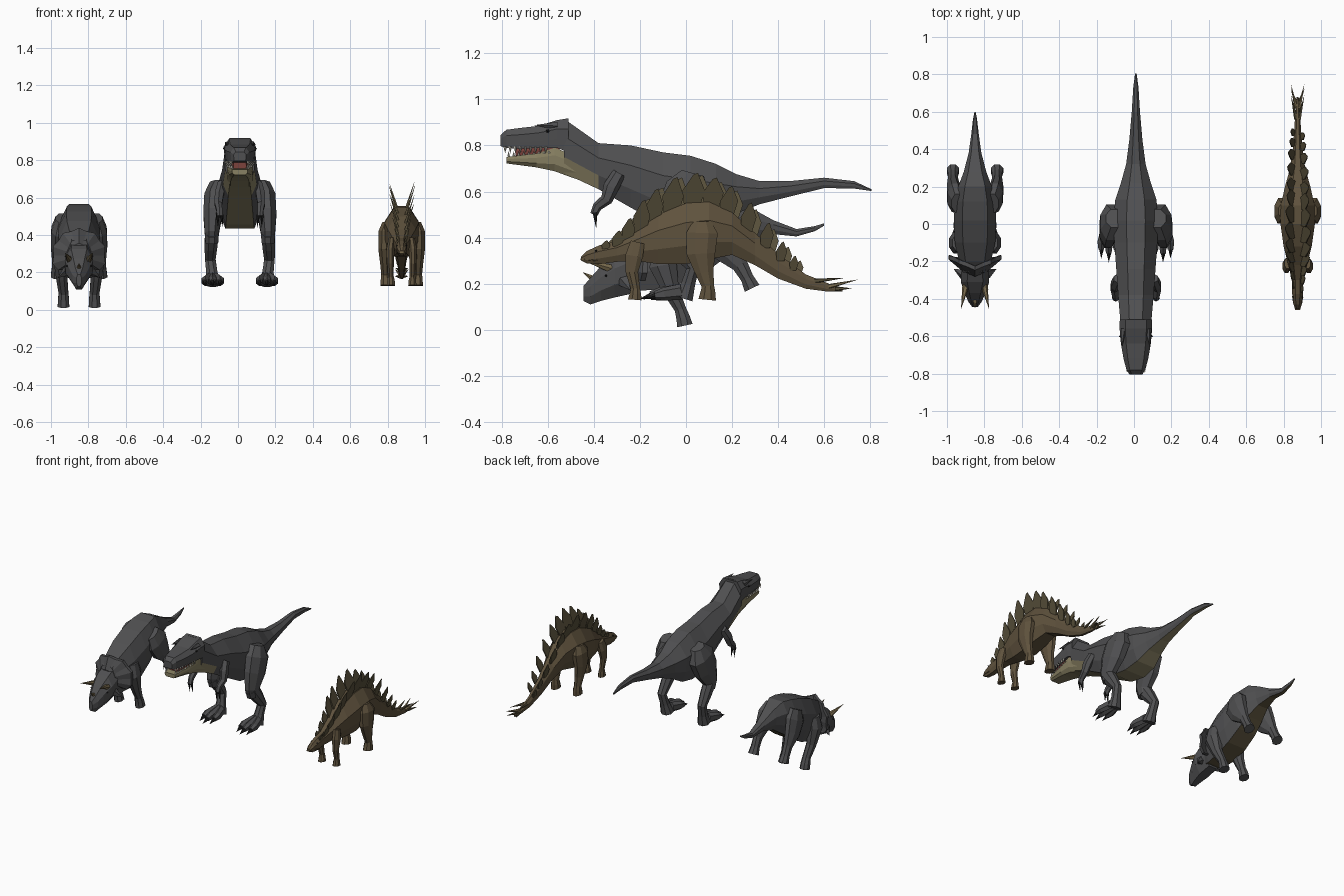
import bpy, bmesh, math
from mathutils import Vector

def mat(name, r, g, b):
    m = bpy.data.materials.new(name)
    m.diffuse_color = (r, g, b, 1)
    return m

GREY = mat("slate grey", .080, .080, .083)
TAN = mat("underside tan", .25, .22, .125)
BROWN = mat("hide brown", .115, .085, .047)
PLATE = mat("plate olive brown", .095, .078, .042)
BELLY = mat("belly brown", .105, .083, .045)
HORN = mat("horn tan", .19, .145, .075)
TOOTH = mat("tooth ivory", .75, .72, .62)
CLAW = mat("claw black", .012, .012, .012)
RED = mat("mouth red", .20, .055, .045)

def finish(name, bm, mats, rule=None):
    bmesh.ops.recalc_face_normals(bm, faces=bm.faces)
    if rule:
        for f in bm.faces:
            f.material_index = int(rule(f.calc_center_median(), f.normal))
    me = bpy.data.meshes.new(name)
    bm.to_mesh(me)
    bm.free()
    for m in mats:
        me.materials.append(m)
    ob = bpy.data.objects.new(name, me)
    bpy.context.collection.objects.link(ob)
    return ob

def skin(bm, rings):
    vs = [[bm.verts.new(p) for p in r] for r in rings]
    n = len(vs[0])
    for a, b in zip(vs, vs[1:]):
        for i in range(n):
            bm.faces.new((a[i], a[(i + 1) % n], b[(i + 1) % n], b[i]))
    bm.faces.new(vs[0])
    bm.faces.new(vs[-1])

def loft(name, cx, secs, mats, rule=None, top=.42, bot=.65, low=.3):
    """Body from cross-sections (y, top z, bottom z, half width)."""
    half = [(top, 1), (1, .68), (.95, low), (bot, 0)]
    prof = half + [(-x, z) for x, z in reversed(half)]
    bm = bmesh.new()
    skin(bm, [[(cx + px * w, y, zb + pz * (zt - zb)) for px, pz in prof]
              for y, zt, zb, w in secs])
    return finish(name, bm, mats, rule)

def tube(name, pts, m, sides=8):
    """Limb along points (x, y, z, half width, half depth)."""
    bm = bmesh.new()
    k = 1 / math.cos(math.pi / sides)
    rings = []
    for i, (x, y, z, rx, rd) in enumerate(pts):
        a, b = pts[max(i - 1, 0)], pts[min(i + 1, len(pts) - 1)]
        t = Vector((0, b[1] - a[1], b[2] - a[2])).normalized()
        d = t.cross(Vector((1, 0, 0)))
        ring = []
        for j in range(sides):
            q = 2 * math.pi * (j + .5) / sides
            ring.append(Vector((x, y, z)) + Vector((rx * k * math.cos(q), 0, 0)) + d * rd * k * math.sin(q))
        rings.append(ring)
    skin(bm, rings)
    return finish(name, bm, [m])

def spike(name, a, b, r, m, sides=5):
    a, b = Vector(a), Vector(b)
    q = (b - a).to_track_quat('Z', 'Y')
    bm = bmesh.new()
    ring = [bm.verts.new(a + q @ Vector((r * math.cos(2 * math.pi * i / sides), r * math.sin(2 * math.pi * i / sides), 0)))
            for i in range(sides)]
    tip = bm.verts.new(b)
    for i in range(sides):
        bm.faces.new((ring[i], ring[(i + 1) % sides], tip))
    bm.faces.new(ring)
    return finish(name, bm, [m])

def limb(name, cx, pts, m, sides=8):
    for s, tag in ((1, "right"), (-1, "left")):
        tube(f"{name}_{tag}", [(cx + s * x, *rest) for x, *rest in pts], m, sides)

# ---------- large two-legged hunter ----------
T = .01
loft("hunter_body", T, [
    (-.53, .916, .68, .082), (-.38, .81, .61, .095), (-.24, .80, .53, .105), (-.10, .77, .455, .115),
    (.02, .755, .435, .12), (.13, .72, .455, .11), (.22, .675, .505, .08), (.32, .645, .545, .052),
    (.45, .645, .578, .035), (.60, .66, .615, .022), (.73, .645, .613, .014), (.805, .61, .602, .004)],
    [GREY, TAN], lambda c, n: n.z < -.6 or (c.y < -.33 and n.z < -.15))
loft("hunter_skull", T, [
    (-.805, .845, .797, .034), (-.78, .868, .79, .05), (-.72, .876, .785, .066), (-.64, .885, .79, .08),
    (-.56, .91, .79, .087), (-.51, .918, .77, .086)], [GREY], top=.65, bot=.9)
loft("hunter_lower_jaw", T, [
    (-.78, .75, .722, .042), (-.65, .765, .705, .062), (-.57, .79, .688, .07), (-.48, .755, .655, .07)],
    [TAN], top=.95, bot=.7)
loft("hunter_mouth", T, [(-.74, .79, .74, .035), (-.64, .80, .75, .055), (-.55, .81, .75, .066)], [RED], top=.9)
for s in (1, -1):
    tag = "right" if s > 0 else "left"
    for i in range(9):
        y = -.785 + i * .022
        w = .045 + i * .0035
        spike(f"upper_tooth_{tag}_{i}", (T + s * w, y, .795), (T + s * w, y, .766), .008, TOOTH, 4)
        spike(f"lower_tooth_{tag}_{i}", (T + s * (w - .006), y + .015, .752 + i * .002),
              (T + s * (w - .006), y + .015, .775), .006, TOOTH, 4)
    spike(f"hunter_brow_{tag}", (T + s * .066, -.56, .885), (T + s * .075, -.66, .888), .018, GREY)
    spike(f"hunter_eye_{tag}", (T + s * .08, -.60, .862), (T + s * .092, -.602, .862), .010, CLAW)
    # three toes with claws, and small hand claws
    for j, dx in enumerate((-.04, 0, .04)):
        x, y = T + s * (.145 + dx), -.135 - (.02 if j == 1 else 0)
        tube(f"hunter_toe_{tag}_{j}", [(T + s * (.145 + dx * .5), -.02, .165, .022, .03),
                                       (x, y + .04, .155, .02, .025), (x, y, .148, .015, .016)], GREY, 6)
        spike(f"hunter_toe_claw_{tag}_{j}", (x, y + .005, .148), (x, y - .05, .132), .015, CLAW)
    for j in (-1, 1):
        spike(f"hunter_hand_claw_{tag}_{j}", (T + s * (.108 + j * .01), -.395, .51),
              (T + s * (.105 + j * .012), -.39, .44), .011, CLAW)
limb("hunter_thigh", T, [(.115, .03, .68, .045, .05), (.135, .01, .61, .055, .10), (.145, -.03, .51, .05, .095),
                         (.15, -.07, .41, .038, .06), (.15, -.06, .36, .034, .045)], GREY)
limb("hunter_shank", T, [(.15, -.08, .42, .036, .05), (.155, -.02, .34, .034, .042), (.158, .03, .27, .028, .03),
                         (.15, .01, .20, .03, .03), (.145, -.01, .135, .042, .04)], GREY)
limb("hunter_arm", T, [(.095, -.29, .68, .022, .025), (.11, -.325, .62, .024, .03), (.115, -.345, .565, .02, .023),
                       (.11, -.385, .535, .016, .018), (.108, -.40, .50, .014, .014)], GREY, 6)

# ---------- horned charger, pitched nose-down ----------
H = -.85
loft("charger_body", H, [
    (-.26, .37, .18, .065), (-.20, .42, .17, .085), (-.10, .475, .175, .108), (.02, .525, .215, .113),
    (.12, .553, .275, .108), (.20, .565, .335, .09), (.28, .53, .39, .06), (.38, .475, .415, .034),
    (.48, .437, .405, .02), (.56, .45, .428, .011), (.60, .462, .452, .003)],
    [GREY, BELLY], lambda c, n: n.z < -.6, top=.6)
loft("charger_head", H, [
    (-.22, .37, .16, .072), (-.31, .325, .14, .076), (-.37, .275, .125, .055), (-.415, .225, .11, .036),
    (-.445, .19, .125, .014)], [GREY], top=.55, bot=.45)

# Scalloped neck frill swept back at the rim
bm = bmesh.new()
def frill_ring(off, scale):
    ring = []
    for i in range(15):
        a = math.radians(-35 + i * 250 / 14)
        r = scale * (.148 if i % 2 else .136)
        ring.append((H + r * math.cos(a), -.265 + off + .06 * scale * abs(math.cos(a)) + .03 * scale, .29 + r * math.sin(a)))
    return ring
skin(bm, [frill_ring(-.03, .45), frill_ring(-.012, 1), frill_ring(.01, 1), frill_ring(.03, .45)])
finish("charger_frill", bm, [GREY])

for s in (1, -1):
    tag = "right" if s > 0 else "left"
    spike(f"charger_brow_horn_{tag}", (H + s * .048, -.325, .265), (H + s * .075, -.455, .305), .02, HORN, 6)
    spike(f"charger_cheek_{tag}", (H + s * .06, -.27, .21), (H + s * .115, -.24, .17), .03, GREY)
    spike(f"charger_eye_{tag}", (H + s * .055, -.345, .235), (H + s * .072, -.35, .235), .010, CLAW)
spike("charger_nose_horn", (H, -.40, .22), (H, -.45, .25), .016, HORN, 6)
limb("charger_front_leg", H, [(.085, -.10, .36, .035, .045), (.098, -.10, .28, .04, .06), (.092, -.065, .17, .03, .036),
                              (.083, -.025, .09, .026, .025), (.083, -.012, .05, .03, .03),
                              (.083, -.005, .018, .031, .034)], GREY)
limb("charger_hind_leg", H, [(.095, .11, .49, .03, .055), (.108, .14, .43, .04, .085), (.115, .18, .35, .036, .07),
                             (.118, .235, .28, .027, .035), (.118, .265, .225, .027, .028),
                             (.118, .287, .18, .033, .035)], GREY)

# ---------- plated grazer ----------
S = .875
SPINE = [
    (-.455, .318, .30, .014), (-.43, .342, .288, .022), (-.375, .367, .285, .029), (-.30, .385, .295, .03),
    (-.22, .43, .30, .05), (-.12, .50, .285, .075), (0, .55, .285, .092), (.10, .555, .305, .09),
    (.20, .51, .325, .068), (.30, .42, .28, .04), (.40, .33, .222, .026), (.52, .24, .178, .017),
    (.62, .20, .165, .012), (.68, .18, .165, .005)]
loft("grazer_body", S, SPINE, [BROWN], bot=.55)
loft("grazer_mouth", S, [(-.459, .309, .302, .013), (-.42, .307, .30, .025), (-.385, .303, .297, .03)], [HORN])
limb("grazer_hind_leg", S, [(.075, .07, .47, .028, .04), (.09, .07, .42, .034, .068), (.095, .065, .33, .03, .062),
                            (.09, .08, .25, .025, .04), (.088, .095, .19, .021, .027), (.086, .095, .16, .026, .033),
                            (.086, .092, .13, .028, .038)], BROWN)
limb("grazer_front_leg", S, [(.052, -.21, .38, .018, .03), (.06, -.225, .32, .022, .038), (.06, -.235, .25, .018, .027),
                             (.058, -.22, .18, .015, .02), (.057, -.22, .155, .02, .025),
                             (.057, -.222, .13, .022, .03)], BROWN)

def spine_z(y):
    for a, b in zip(SPINE, SPINE[1:]):
        if a[0] <= y <= b[0]:
            return a[1] + (b[1] - a[1]) * (y - a[0]) / (b[0] - a[0])

# Two staggered rows of back plates: (y, height, width)
def plate(name, y, h, w, s):
    z0 = spine_z(y) - .025
    outline = [(-.32, 0), (-.5, .5), (-.1, .95), (.08, 1), (.48, .5), (.32, 0)]
    bm = bmesh.new()
    rings = []
    for e in (-1, 1):
        rings.append([(S + s * (.018 + .32 * h * v) + e * .006 * (1.15 - v), y + u * w + .12 * h * v, z0 + h * v)
                      for u, v in outline])
    skin(bm, rings)
    finish(name, bm, [PLATE])

PLATES = [(-.35, .04, .04), (-.30, .07, .055), (-.255, .10, .06), (-.20, .145, .075), (-.145, .155, .08),
          (-.065, .165, .095), (.025, .155, .10), (.11, .135, .095), (.18, .13, .08), (.265, .125, .07),
          (.345, .11, .06), (.41, .085, .05), (.465, .065, .04)]
for i, (y, h, w) in enumerate(PLATES):
    plate(f"back_plate_right_{i}", y, h, w, 1)
    plate(f"back_plate_left_{i}", y + .022, h * .93, w, -1)
for s in (1, -1):
    tag = "right" if s > 0 else "left"
    for j, (y, tip, z) in enumerate(((.56, .69, .225), (.62, .748, .218), (.65, .72, .18))):
        spike(f"tail_spike_{tag}_{j}", (S + s * .008, y, spine_z(y) - .012), (S + s * .036, tip, z), .011, HORN if j == 1 else PLATE)
    spike(f"grazer_eye_{tag}", (S + s * .022, -.39, .342), (S + s * .032, -.392, .342), .006, CLAW)
